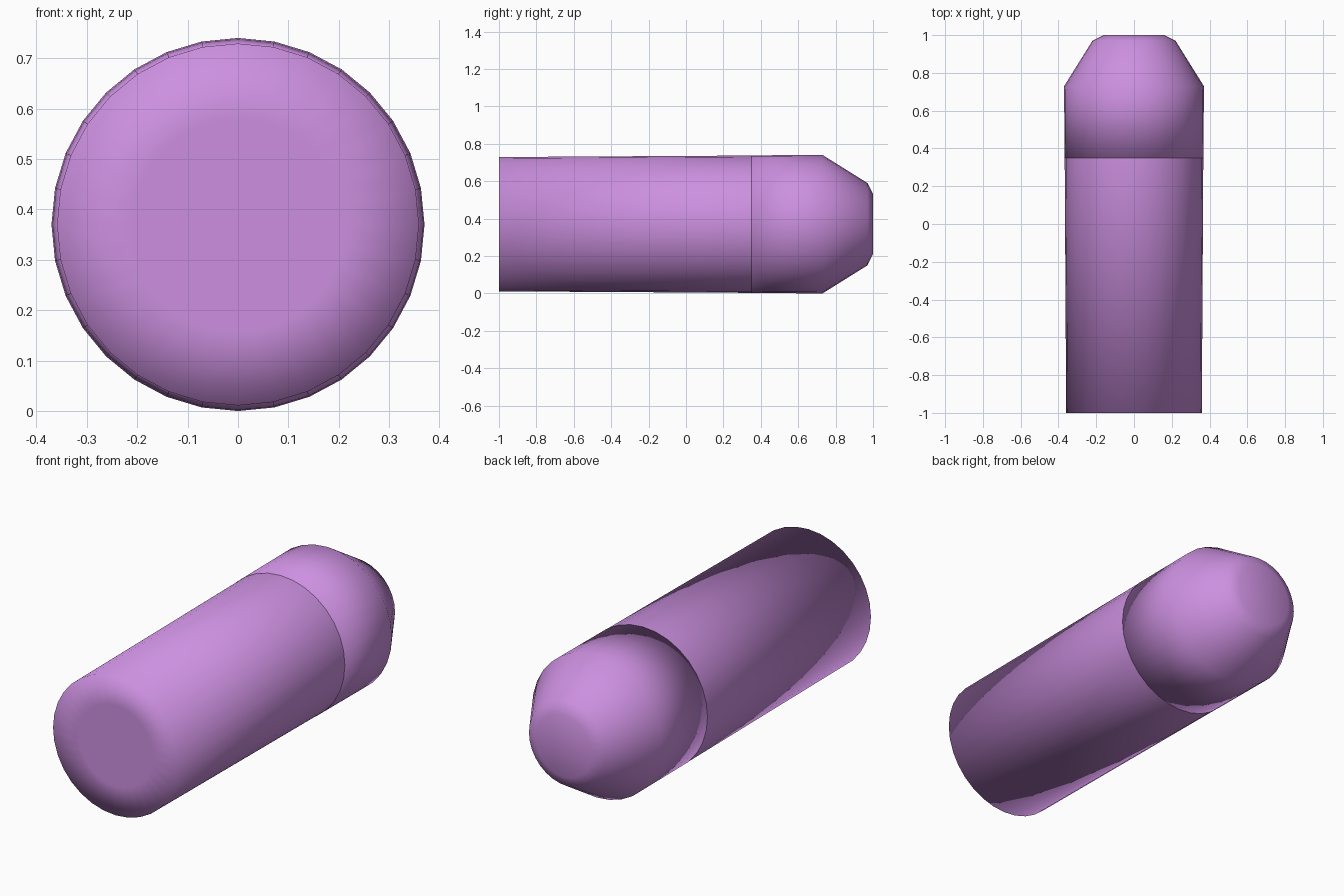
import bpy, bmesh, math

if "Cube" in bpy.data.objects:
    bpy.data.objects.remove(bpy.data.objects["Cube"])

SIDES = 32
R = 0.37  # axis height and largest radius

mat = bpy.data.materials.new("light_purple")
mat.diffuse_color = (0.61, 0.28, 0.75, 1.0)
mat.use_nodes = True
mat.node_tree.nodes["Principled BSDF"].inputs["Base Color"].default_value = mat.diffuse_color


def lathe(name, profile):
    """Spin (y, radius) points round the long axis; radius 0 closes an end."""
    bm = bmesh.new()
    rings = []
    for y, r in profile:
        if r == 0:
            rings.append([bm.verts.new((0, y, R))])
        else:
            rings.append([bm.verts.new((r * math.sin(2 * math.pi * i / SIDES), y,
                                        R + r * math.cos(2 * math.pi * i / SIDES)))
                          for i in range(SIDES)])
    for a, b in zip(rings, rings[1:]):
        for i in range(SIDES):
            j = (i + 1) % SIDES
            if len(a) == 1:
                bm.faces.new((a[0], b[i], b[j]))
            elif len(b) == 1:
                bm.faces.new((a[i], a[j], b[0]))
            else:
                bm.faces.new((a[i], a[j], b[j], b[i]))
    bmesh.ops.recalc_face_normals(bm, faces=bm.faces)
    for f in bm.faces:
        f.smooth = True
    me = bpy.data.meshes.new(name)
    bm.to_mesh(me)
    bm.free()
    me.materials.append(mat)
    ob = bpy.data.objects.new(name, me)
    bpy.context.collection.objects.link(ob)
    return ob


# long, slightly tapered body with a flat front end, open where the head sits
lathe("body", [(-1, 0), (-1, 0.21), (-1, 0.359), (0.35, 0.367)])

# head: collar, sloped shoulder, small bevel and flat tip
lathe("head", [(0.35, 0), (0.35, 0.368), (0.73, R), (0.97, 0.22), (1, 0.16), (1, 0)])
